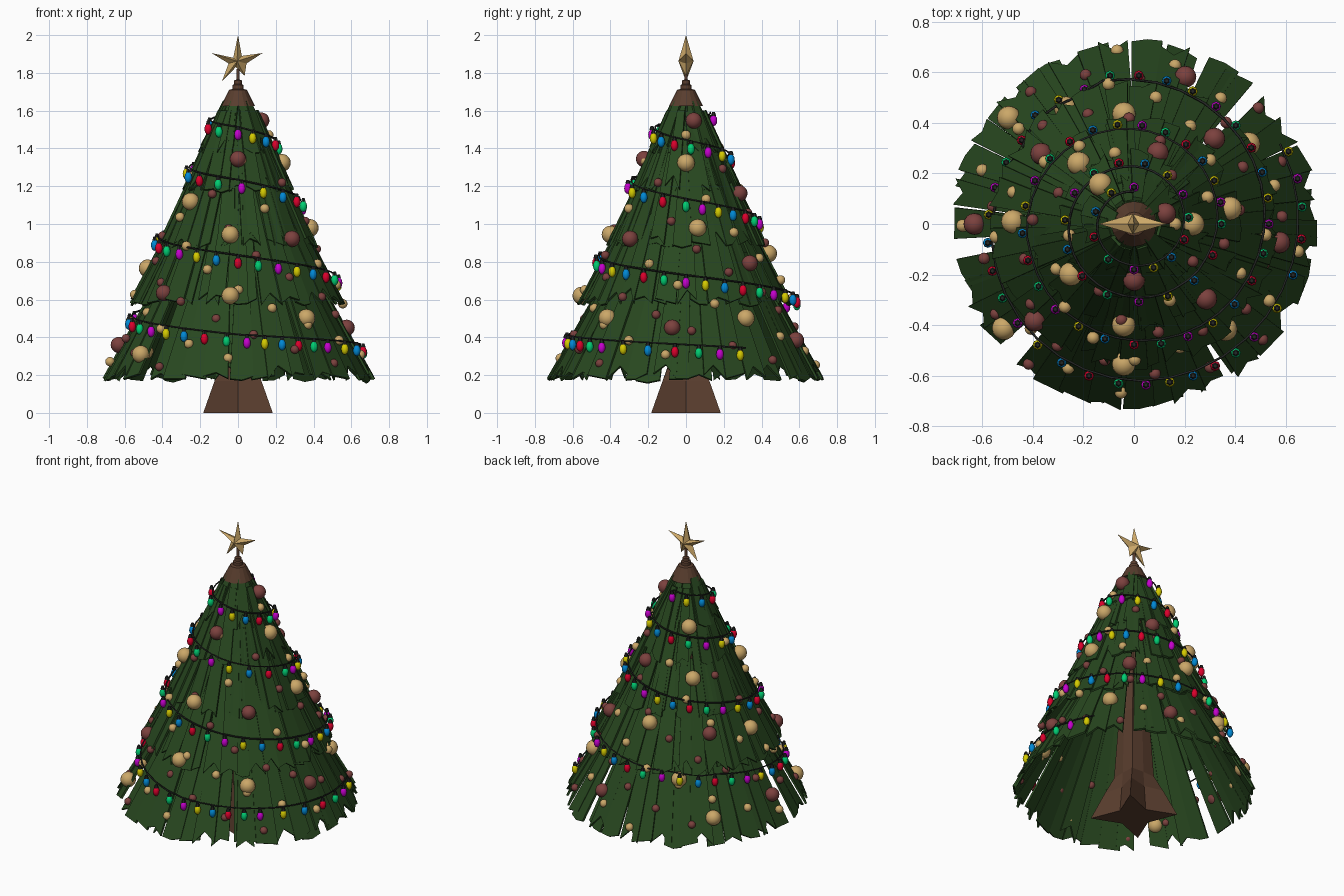
import bpy, bmesh, math, random
from mathutils import Vector, Matrix

random.seed(7)
if "Cube" in bpy.data.objects:
    bpy.data.objects.remove(bpy.data.objects["Cube"])


def material(name, rgb):
    m = bpy.data.materials.new(name)
    m.use_nodes = True
    m.diffuse_color = (*rgb, 1)
    m.node_tree.nodes["Principled BSDF"].inputs["Base Color"].default_value = (*rgb, 1)
    return m


GREEN = material("needle green", (.021, .064, .014))
BROWN = material("bark brown", (.1, .047, .027))
GOLD = material("soft gold", (.6, .39, .14))
ROSE = material("dusty red", (.2, .053, .048))
WIRE = material("wire black", (.018, .02, .018))
LIGHTS = [material("light green", (0, .62, .17)), material("light magenta", (.57, 0, .62)),
          material("light yellow", (.67, .6, 0)), material("light blue", (0, .25, .67)),
          material("light red", (.72, 0, .025))]


def finish(name, bm, mats, smooth=False):
    bmesh.ops.recalc_face_normals(bm, faces=bm.faces)
    me = bpy.data.meshes.new(name)
    bm.to_mesh(me)
    bm.free()
    for m in mats:
        me.materials.append(m)
    for p in me.polygons:
        p.use_smooth = smooth
    ob = bpy.data.objects.new(name, me)
    bpy.context.collection.objects.link(ob)
    return ob


def polar(a, r, z):
    return Vector((r * math.cos(a), r * math.sin(a), z))


def lerp_table(table, x):
    for (x0, y0), (x1, y1) in zip(table, table[1:]):
        if x <= x1:
            return y0 + (y1 - y0) * (x - x0) / (x1 - x0)
    return table[-1][1]


# Tiers: hem height, hem radius, top height, top radius, plank count
TIERS = [(.18, .725, .85, .35, 46), (.58, .57, 1.2, .24, 40), (.89, .42, 1.42, .17, 34),
         (1.18, .29, 1.6, .10, 26), (1.38, .205, 1.65, .07, 20)]
GAPS = [47, 168, 187, 229]


def surface(z):
    """Outer radius of the foliage at a height."""
    return max((r0 + (r1 - r0) * (z - z0) / (z1 - z0)
                for z0, r0, z1, r1, n in TIERS if z0 - .01 <= z <= z1), default=.07)


# Foliage planks with jagged hems
def add_plank(bm, a, tier, width):
    z0, r0, z1, r1, n = tier
    tangent = Vector((-math.sin(a), math.cos(a), 0))
    top, hem = polar(a, r1, z1), polar(a, r0, z0)
    slope = (hem - top).normalized()
    normal = slope.cross(tangent).normalized()
    if normal.z < 0:
        normal.negate()
    lift = normal * random.uniform(-.016, .008)
    lean = tangent * random.uniform(-.035, .035)
    cut = random.uniform(-.045, .045)
    mid = random.choice([-.07, -.03, 0, .015])
    top_w = width * max(.5, r1 / r0)
    outline = [top - tangent * top_w / 2, top + tangent * top_w / 2,
               hem + lean + tangent * width / 2 - slope * max(cut, 0),
               hem + lean + slope * mid - slope * abs(cut) / 2,
               hem + lean - tangent * width / 2 + slope * min(cut, 0)]
    outer = [bm.verts.new(p + lift) for p in outline]
    inner = [bm.verts.new(p + lift - normal * .013) for p in outline]
    bm.faces.new(outer)
    bm.faces.new(inner[::-1])
    for i in range(len(outer)):
        j = (i + 1) % len(outer)
        bm.faces.new((outer[j], outer[i], inner[i], inner[j]))


for k, tier in enumerate(TIERS):
    bm = bmesh.new()
    n = tier[4]
    for i in range(n):
        deg = 360 * (i + random.uniform(-.2, .2)) / n
        if k == 0 and any(abs(deg - g) < 3.9 for g in GAPS):
            continue
        width = 2 * math.pi * tier[1] / n * random.uniform(1, 1.4)
        add_plank(bm, math.radians(deg), tier, width)
    finish(f"foliage_tier_{k + 1}", bm, [GREEN])


# Lofted rings for the fluted trunk and the cap
def loft(name, rings, sides, mat):
    bm = bmesh.new()
    loops = []
    for z, even, odd in rings:
        loops.append([bm.verts.new(polar(math.tau * (i + 1) / sides, odd if i % 2 else even, z))
                      for i in range(sides)])
    for lo, hi in zip(loops, loops[1:]):
        for i in range(sides):
            j = (i + 1) % sides
            bm.faces.new((lo[i], lo[j], hi[j], hi[i]))
    bm.faces.new(loops[0][::-1])
    bm.faces.new(loops[-1])
    return finish(name, bm, [mat])


loft("trunk", [(0, .26, .11), (.17, .175, .095), (.27, .12, .088), (.7, .09, .075), (1.65, .04, .04)], 8, BROWN)
loft("top_cap", [(1.625, .09, .09), (1.71, .047, .047), (1.715, .03, .03), (1.735, .03, .03),
                 (1.74, .02, .02), (1.76, .02, .02), (1.765, .009, .009), (1.82, .009, .009)], 16, BROWN)

# Star: five uneven tips around a raised centre
bm = bmesh.new()
rim = [(0, 2), (.02, 1.89), (.13, 1.905), (.045, 1.85), (.035, 1.785),
       (-.012, 1.83), (-.085, 1.755), (-.05, 1.85), (-.14, 1.905), (-.025, 1.88)]
edge = [bm.verts.new((x, 0, z)) for x, z in rim]
for side in (-1, 1):
    peak = bm.verts.new((-.005, side * .04, 1.862))
    for i in range(len(edge)):
        bm.faces.new((edge[i], edge[(i + 1) % len(edge)], peak))
finish("star", bm, [GOLD])

# Light string winding down the tree; one turn begins at the front
WIND = [(-.5, 1.59), (0, 1.515), (1, 1.235), (2, .835), (3, .415), (3.33, .345)]


def wire_point(t):
    z = lerp_table(WIND, t)
    r = .5 * (surface(z) + surface(z - .04)) + .015
    return polar(math.tau * (t - .25), r, z)


path = [wire_point(-.5 + i * 3.83 / 130) for i in range(131)]
cu = bpy.data.curves.new("light_wire", "CURVE")
cu.dimensions = "3D"
cu.bevel_depth = .005
cu.bevel_resolution = 0
sp = cu.splines.new("POLY")
sp.points.add(len(path) - 1)
for p, co in zip(sp.points, path):
    p.co = (*co, 1)
cu.materials.append(WIRE)
bpy.context.collection.objects.link(bpy.data.objects.new("light_wire", cu))

# Bulbs hanging from the wire in a repeating colour order: bulb number to turn
BULBS = [(-4, -.5), (1, 0), (16, 1.01), (20, 1.25), (39, 2), (46, 2.25),
         (70.5, 3), (76, 3.13), (79.4, 3.25), (82, 3.32)]
bulbs, sockets = bmesh.new(), bmesh.new()
for k in range(-4, 83):
    p = wire_point(lerp_table(BULBS, k))
    p += Vector((p.x, p.y, 0)).normalized() * .017
    old = len(bulbs.faces)
    bmesh.ops.create_uvsphere(bulbs, u_segments=8, v_segments=6, radius=1,
                              matrix=Matrix.Translation(p - Vector((0, 0, .042)))
                              @ Matrix.Diagonal((.02, .02, .03, 1)))
    bulbs.faces.ensure_lookup_table()
    for f in bulbs.faces[old:]:
        f.material_index = k % len(LIGHTS)
    bmesh.ops.create_cone(sockets, cap_ends=True, segments=6, radius1=.014, radius2=.008, depth=.02,
                          matrix=Matrix.Translation(p - Vector((0, 0, .007))))
finish("light_bulbs", bulbs, LIGHTS, True)
finish("light_sockets", sockets, [WIRE])


# Baubles resting on the foliage
def add_ball(bm, a, z, radius):
    c = polar(a, surface(z) + radius * .15, z)
    bmesh.ops.create_uvsphere(bm, u_segments=16, v_segments=10, radius=radius,
                              matrix=Matrix.Translation(c))


def big_baubles(name, spots, radius, mat):
    bm = bmesh.new()
    for x, y in spots:
        r = math.hypot(x, y)
        add_ball(bm, math.atan2(y, x), 1.74 - 2.03 * r, radius)
    finish(name, bm, [mat], True)


big_baubles("gold_baubles", [(-.53, .45), (-.55, -.44), (-.48, .01), (-.04, .44), (-.21, .23), (.5, .35),
                             (.37, .06), (.205, 0), (-.04, -.39), (-.11, .13), (-.04, -.55), (.4, -.46),
                             (-.24, -.19), (-.3, .51)], .047, GOLD)
big_baubles("red_baubles", [(-.68, 0), (.22, .63), (.32, .34), (-.37, .28), (.63, -.08), (.28, -.29),
                            (-.39, -.38), (0, -.195), (.09, .03), (.09, .27)], .043, ROSE)

for name, mat, parity, size in (("small_gold_baubles", GOLD, 0, .025), ("small_red_baubles", ROSE, 1, .023)):
    bm = bmesh.new()
    for i in range(parity, 76, 2):
        z = 1.58 - 1.34 * math.sqrt((i + .5) / 76)
        add_ball(bm, i * 2.39996, z, size)
    finish(name, bm, [mat], True)
